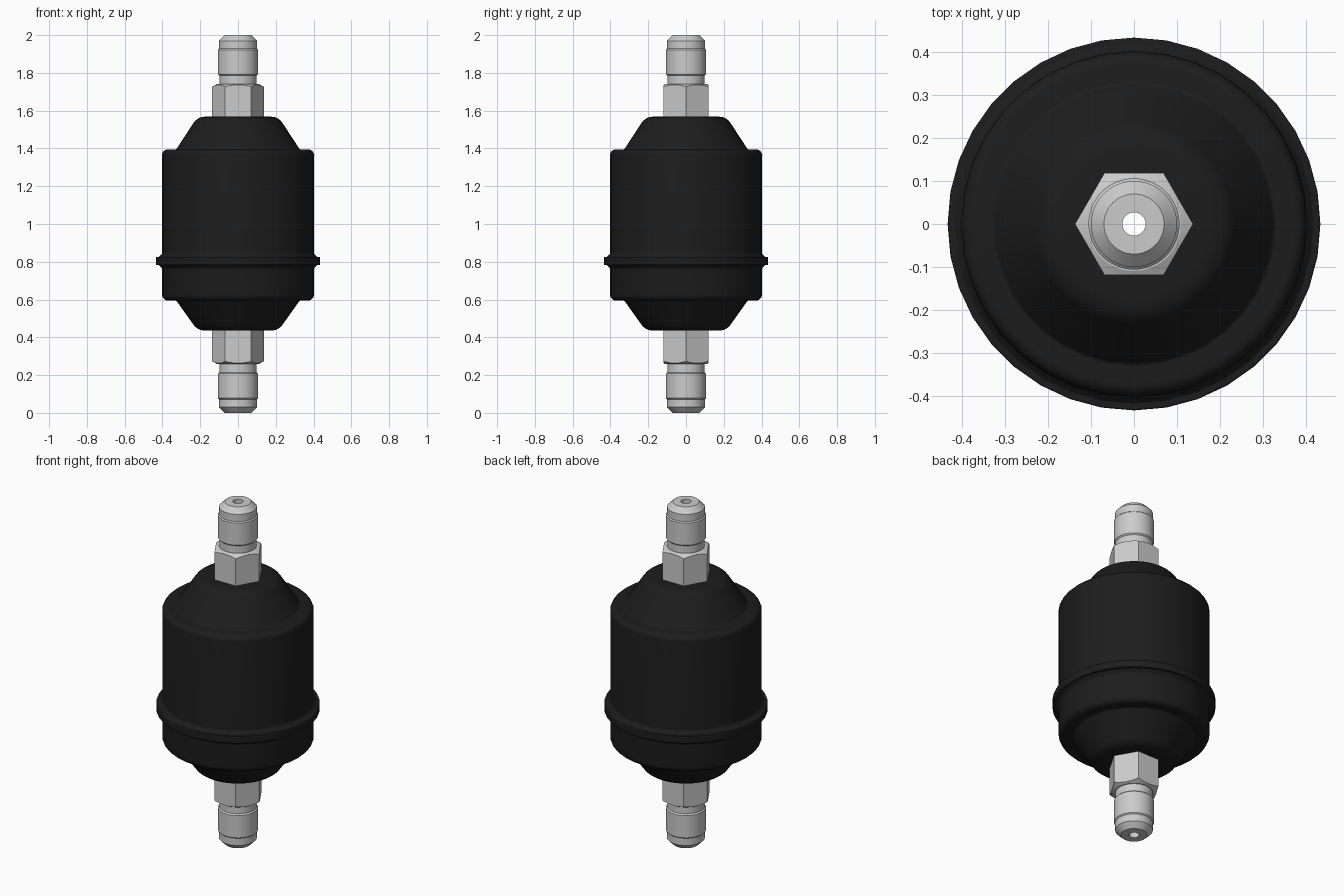
import bpy, bmesh
from math import pi, cos, sin, tan, radians
from mathutils import Vector

if "Cube" in bpy.data.objects:
    bpy.data.objects.remove(bpy.data.objects["Cube"])


def rounded(points, steps=5):
    """Turn (radius, z, fillet) corners into a profile with rounded corners."""
    out = []
    for i, (r, z, f) in enumerate(points):
        p = Vector((r, z))
        if f == 0:
            out.append(p)
            continue
        a = (Vector(points[i - 1][:2]) - p).normalized()
        b = (Vector(points[i + 1][:2]) - p).normalized()
        half = a.angle(b) / 2
        centre = p + (a + b).normalized() * (f / sin(half))
        start, end = p + a * (f / tan(half)) - centre, p + b * (f / tan(half)) - centre
        for k in range(steps + 1):
            t = k / steps
            out.append(centre + (start * (1 - t) + end * t).normalized() * f)
    return out


def skin(name, rings, closed=False, angle=30):
    """Join rings of points into a surface with smooth shading."""
    bm = bmesh.new()
    vs = [[bm.verts.new(p) for p in ring] for ring in rings]
    n = len(vs[0])
    pairs = list(zip(vs, vs[1:])) + ([(vs[-1], vs[0])] if closed else [])
    for a, b in pairs:
        for i in range(n):
            j = (i + 1) % n
            bm.faces.new((a[i], a[j], b[j], b[i]))
    bmesh.ops.recalc_face_normals(bm, faces=bm.faces)
    me = bpy.data.meshes.new(name)
    bm.to_mesh(me)
    bm.free()
    ob = bpy.data.objects.new(name, me)
    bpy.context.collection.objects.link(ob)
    bpy.context.view_layer.objects.active = ob
    ob.select_set(True)
    bpy.ops.object.shade_smooth_by_angle(angle=radians(angle))
    ob.select_set(False)
    return ob


def ring(radius, z, n):
    return [(radius * cos(2 * pi * i / n), radius * sin(2 * pi * i / n), z) for i in range(n)]


def lathe(name, profile, n):
    return skin(name, [ring(r, z, n) for r, z in profile], closed=True)


# Black housing: shouldered cylinder with a clamping flange
body = lathe("housing", rounded([
    (0.09, 1.568, 0), (0.214, 1.568, 0.07), (0.327, 1.395, 0.012), (0.402, 1.395, 0.03),
    (0.402, 0.842, 0.015), (0.418, 0.826, 0.005), (0.434, 0.826, 0.004),
    (0.434, 0.782, 0.004), (0.418, 0.782, 0.005), (0.402, 0.764, 0.015),
    (0.402, 0.595, 0.03), (0.327, 0.595, 0.012), (0.214, 0.436, 0.07), (0.09, 0.436, 0)]), 36)
black = bpy.data.materials.new("black_coating")
black.diffuse_color = (0.012, 0.012, 0.012, 1)
black.use_nodes = True
black.node_tree.nodes["Principled BSDF"].inputs["Base Color"].default_value = black.diffuse_color
body.data.materials.append(black)

# Bored hose stem with end chamfer, raised sleeve and neck
stem_profile = [(0.027, 1.0), (0.027, 2.0), (0.070, 2.0), (0.100, 1.970), (0.100, 1.928),
                (0.106, 1.922), (0.106, 1.792), (0.099, 1.785), (0.099, 1.0)]


def make_fitting(prefix, flip):
    def place(ob):
        if flip:  # reflect to the lower end
            for v in ob.data.vertices:
                v.co.z = 2.0 - v.co.z
            ob.data.flip_normals()
    place(lathe(prefix + "_stem", stem_profile, 64))

    # Hex nut whose outer face is chamfered by a cone
    n, rings = 96, [[], [], []]
    for i in range(n):
        a = 2 * pi * i / n
        r = 0.119 / cos(a % (pi / 3) - pi / 6)
        for k, (rad, z) in enumerate(((r, 1.55), (r, 1.742 - (r - 0.109) * 0.55), (0.109, 1.742))):
            rings[k].append((rad * cos(a), rad * sin(a), z))
    rings += [ring(0.095, 1.742, n), ring(0.095, 1.55, n)]
    place(skin(prefix + "_hex_nut", rings, closed=True, angle=20))


make_fitting("upper", False)
make_fitting("lower", True)
